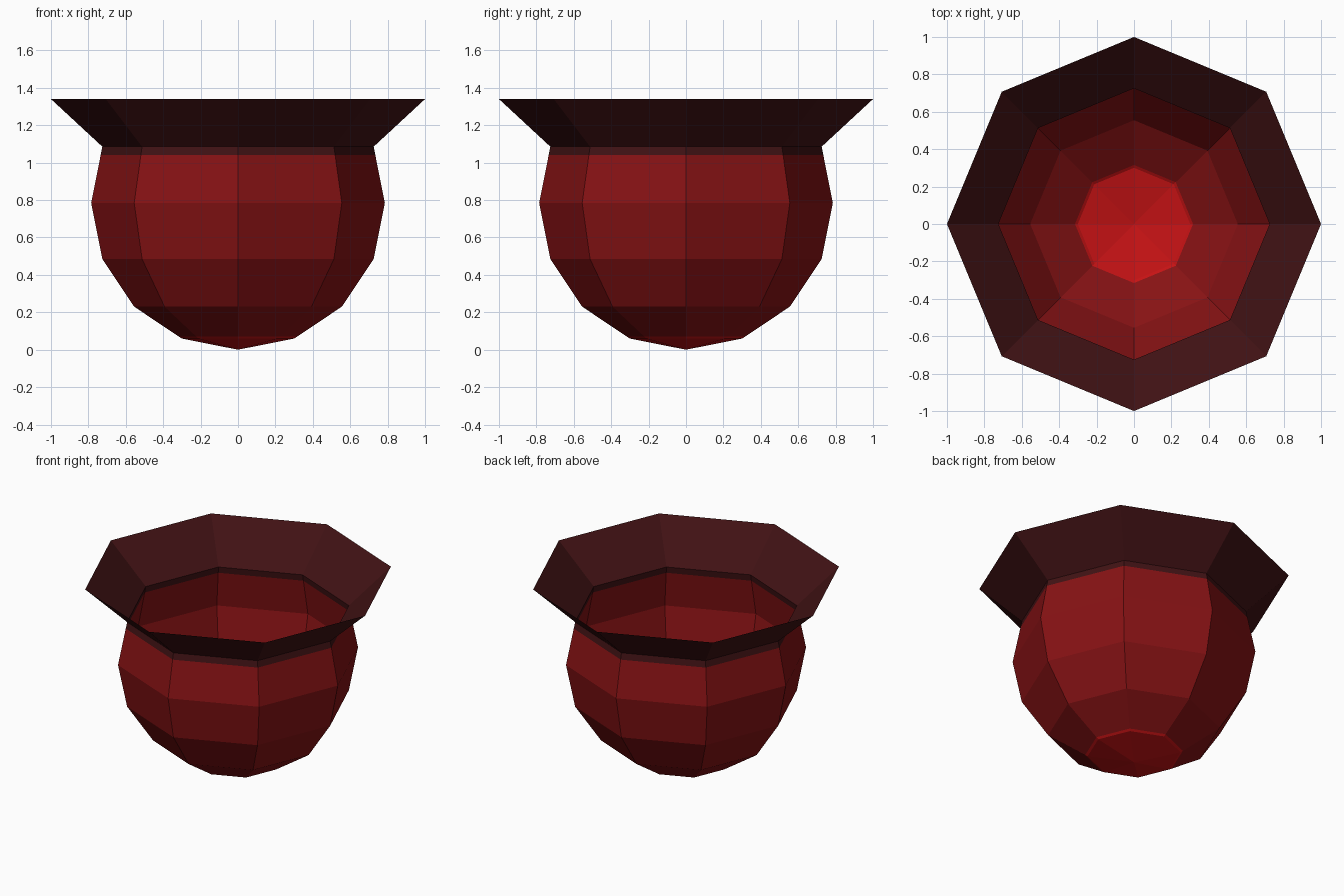
import bpy
import math

SIDES = 8
RADIUS = 0.785

cube = bpy.data.objects.get("Cube")
if cube:
    bpy.data.objects.remove(cube, do_unlink=True)


def make_material(name, color):
    mat = bpy.data.materials.new(name)
    mat.use_nodes = True
    mat.diffuse_color = color
    bsdf = mat.node_tree.nodes["Principled BSDF"]
    bsdf.inputs["Base Color"].default_value = color
    bsdf.inputs["Roughness"].default_value = 0.8
    return mat


def ring(k):
    """Radius and height of a sphere ring, counted up from the bottom pole."""
    a = k * math.pi / SIDES
    return RADIUS * math.sin(a), RADIUS * (1 - math.cos(a))


def between(a, b, t):
    return tuple(p + (q - p) * t for p, q in zip(a, b))


def lathe(name, profile, mat):
    """Spin an open (radius, height) profile into a single flat-faced skin."""
    verts, rows, faces = [], [], []
    for r, z in profile:
        count = SIDES if r > 0 else 1
        rows.append([len(verts) + i % count for i in range(SIDES)])
        for i in range(count):
            a = 2 * math.pi * i / SIDES
            verts.append((r * math.cos(a), r * math.sin(a), z))
    for low, high in zip(rows, rows[1:]):
        for i in range(SIDES):
            j = (i + 1) % SIDES
            loop = [low[i], low[j], high[j], high[i]]
            faces.append(list(dict.fromkeys(loop)))
    mesh = bpy.data.meshes.new(name)
    mesh.from_pydata(verts, [], faces)
    mesh.materials.append(mat)
    mesh.update()
    obj = bpy.data.objects.new(name, mesh)
    bpy.context.collection.objects.link(obj)
    return obj


bright_red = make_material("bright red", (0.56, 0.006, 0.007, 1))
deep_red = make_material("deep red", (0.24, 0.006, 0.007, 1))
dark_maroon = make_material("dark maroon", (0.052, 0.006, 0.007, 1))

# Colour borders lie just past the sphere rings
base_edge = between(ring(1), ring(2), 0.06)
neck_edge = between(ring(4), ring(5), 0.85)

# Bright bottom cap
lathe("base_cap", [(0, 0), ring(1), base_edge], bright_red)

# Rounded body, open at the top
lathe("bowl", [base_edge, ring(2), ring(3), ring(4), neck_edge], deep_red)

# Dark neck band and flared rim
lathe("flared_rim", [neck_edge, ring(5), (1, 1.34)], dark_maroon)
